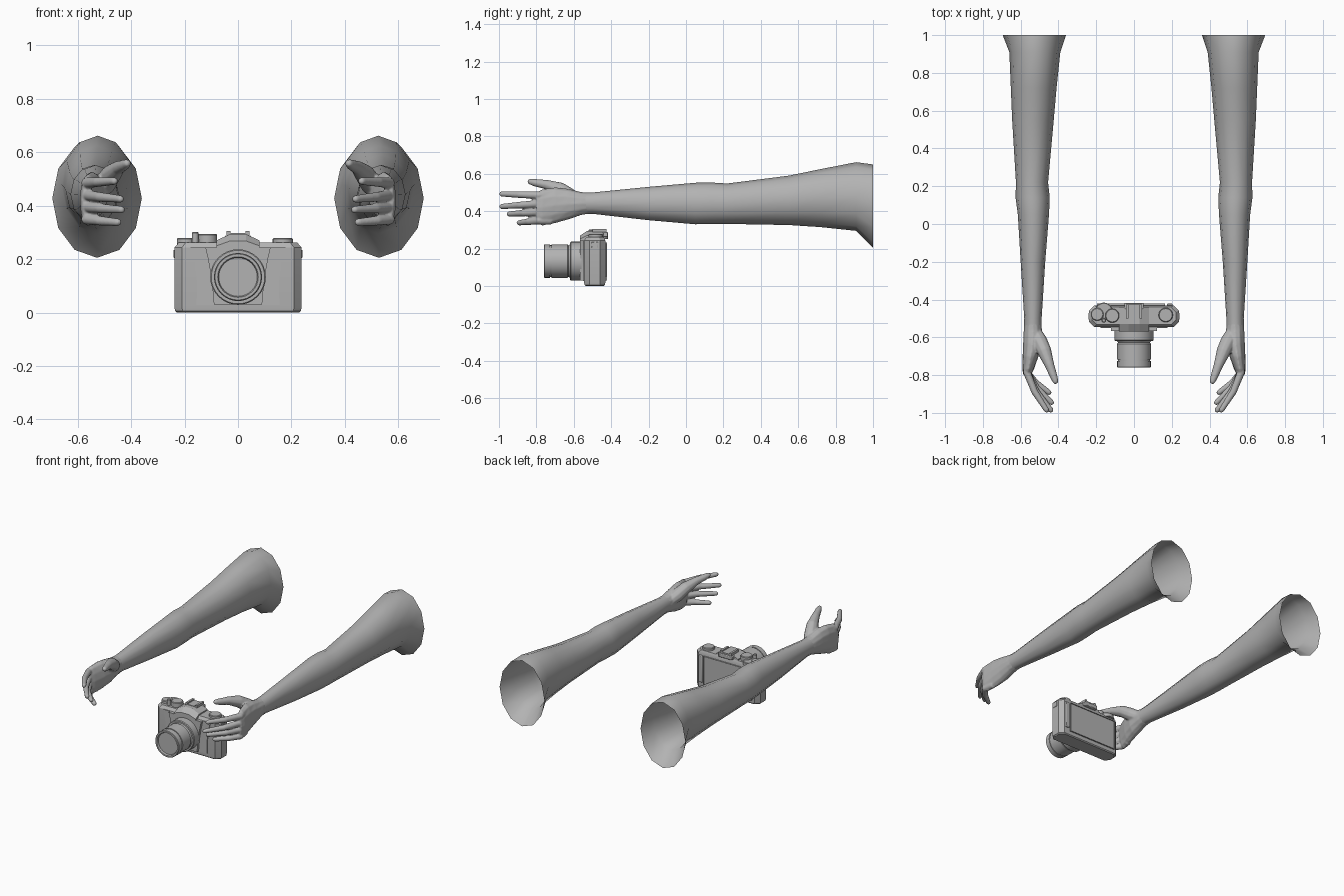
import bpy, bmesh, math
from mathutils import Vector

if "Cube" in bpy.data.objects:
    bpy.data.objects.remove(bpy.data.objects["Cube"])

grey = bpy.data.materials.new("plain_grey")
grey.diffuse_color = (0.45, 0.45, 0.45, 1)
grey.use_nodes = True
grey.node_tree.nodes["Principled BSDF"].inputs["Base Color"].default_value = grey.diffuse_color


def finish(name, bm, angle=40):
    bmesh.ops.recalc_face_normals(bm, faces=bm.faces)
    me = bpy.data.meshes.new(name)
    bm.to_mesh(me)
    bm.free()
    ob = bpy.data.objects.new(name, me)
    bpy.context.collection.objects.link(ob)
    me.materials.append(grey)
    bpy.ops.object.select_all(action='DESELECT')
    bpy.context.view_layer.objects.active = ob
    ob.select_set(True)
    bpy.ops.object.shade_smooth_by_angle(angle=math.radians(angle))
    return ob


def loft(bm, rings, cap_start=True, cap_end=True):
    loops = [[bm.verts.new(p) for p in r] for r in rings]
    n = len(loops[0])
    for a, b in zip(loops, loops[1:]):
        for i in range(n):
            j = (i + 1) % n
            bm.faces.new((a[i], a[j], b[j], b[i]))
    if cap_start:
        bm.faces.new(loops[0])
    if cap_end:
        bm.faces.new(loops[-1])


def oval(y, x0, x1, z0, z1, n=12):
    cx, cz, rx, rz = (x0 + x1) / 2, (z0 + z1) / 2, (x1 - x0) / 2, (z1 - z0) / 2
    return [(cx + rx * math.sin(math.tau * i / n), y, cz + rz * math.cos(math.tau * i / n))
            for i in range(n)]


def tube(bm, pts, radii, n=10):
    # closed round tube along a path, with a domed tip
    pts = [Vector(p) for p in pts]
    d = (pts[-1] - pts[-2]).normalized()
    r = radii[-1]
    pts += [pts[-1] + d * r * 0.6, pts[-1] + d * r * 0.95]
    radii = list(radii) + [r * 0.8, r * 0.3]
    rings = []
    for i, p in enumerate(pts):
        t = (pts[min(i + 1, len(pts) - 1)] - pts[max(i - 1, 0)]).normalized()
        u = t.cross(Vector((0, 0, 1))).normalized()
        v = u.cross(t)
        rings.append([p + radii[i] * (u * math.cos(math.tau * k / n) + v * math.sin(math.tau * k / n))
                      for k in range(n)])
    loft(bm, rings)


def mirror(ob):
    ob.modifiers.new("mirror", 'MIRROR').use_mirror_merge = False


# Arms: open shells from shoulder to wrist
bm = bmesh.new()
loft(bm, [oval(*s) for s in (
    (1.0, .36, .695, .205, .65), (.91, .39, .66, .295, .662), (.72, .41, .652, .315, .625),
    (.55, .425, .645, .326, .59), (.22, .455, .625, .332, .548), (.14, .446, .627, .332, .553),
    (.05, .45, .615, .33, .552), (-.2, .47, .6, .352, .53), (-.5, .489, .581, .386, .5),
    (-.56, .489, .582, .384, .5))], False, False)
mirror(finish("arms", bm, 60))

# Hands: palm, thumb and four fingers fused into one skin
bm = bmesh.new()
loft(bm, [oval(*s) for s in (
    (-.5, .492, .578, .389, .497), (-.56, .487, .584, .379, .503), (-.63, .488, .587, .355, .52),
    (-.7, .505, .59, .335, .528), (-.77, .53, .592, .322, .518), (-.8, .545, .585, .34, .5))])
tube(bm, [(.525, -.57, .45), (.5, -.62, .48), (.474, -.675, .518), (.448, -.745, .542),
          (.424, -.81, .553), (.416, -.832, .558)], [.035, .042, .038, .026, .02, .016])
for z0, tx, ty, tz in ((.485, .463, -.985, .492), (.44, .44, -.985, .425),
                       (.395, .437, -.945, .385), (.35, .45, -.892, .338)):
    kx, ky = .567, -.785
    mid = (kx + (tx - kx) * .4, ky + (ty - ky) * .52, z0 + (tz - z0) * .5)
    tube(bm, [(.555, -.72, z0), (kx, ky, z0), mid, (tx, ty, tz)], [.022, .021, .0185, .0145])
hands = finish("hands", bm, 180)
skin = hands.modifiers.new("fuse", 'REMESH')
skin.mode, skin.voxel_size, skin.use_smooth_shade = 'VOXEL', 0.005, True
smooth = hands.modifiers.new("smooth", 'SMOOTH')
smooth.factor, smooth.iterations = 0.5, 4
mirror(hands)


# ---- Camera ----
def bevelled(ob, width, segments=2):
    b = ob.modifiers.new("bevel", 'BEVEL')
    b.width, b.segments, b.limit_method = width, segments, 'ANGLE'
    return ob


def box(name, x0, x1, y0, y1, z0, z1, bevel=0):
    bm = bmesh.new()
    loft(bm, [[(x0, y0, z), (x1, y0, z), (x1, y1, z), (x0, y1, z)] for z in (z0, z1)])
    ob = finish(name, bm, 30)
    return bevelled(ob, bevel) if bevel else ob


def plate(name, half, y0, y1):
    # symmetric front outline given as right half (x, z), extruded along y
    outline = half + [(-x, z) for x, z in reversed(half)]
    bm = bmesh.new()
    loft(bm, [[(x, y, z) for x, z in outline] for y in (y0, y1)])
    return finish(name, bm, 30)


def turned(name, profile, axis_x, axis_b, along_y, n=32):
    # stepped round part: profile of (position, radius)
    bm = bmesh.new()
    rings = []
    for p, r in profile:
        ring = []
        for i in range(n):
            a, b = r * math.cos(math.tau * i / n), r * math.sin(math.tau * i / n)
            ring.append((axis_x + a, p, axis_b + b) if along_y else (axis_x + a, axis_b + b, p))
        rings.append(ring)
    loft(bm, rings)
    return finish(name, bm, 30)


# Body with chamfered corners and softened rims
def plan(z, x, y0, y1, c):
    return [(-x + c, y0, z), (x - c, y0, z), (x, y0 + c, z), (x, y1 - c, z),
            (x - c, y1, z), (-x + c, y1, z), (-x, y1 - c, z), (-x, y0 + c, z)]


bm = bmesh.new()
loft(bm, [plan(0, .228, -.536, -.439, .026), plan(.006, .235, -.543, -.433, .028),
          plan(.02, .238, -.545, -.431, .028), plan(.243, .238, -.545, -.431, .028),
          plan(.262, .222, -.532, -.44, .026)])
finish("camera_body", bm, 30)

# Front panel and lens mount
plate("front_panel", [(.155, .028), (.153, .11), (.162, .19), (.178, .243)], -.55, -.54)
plate("lens_mount", [(.09, .03), (.098, .12), (.112, .2), (.122, .243)], -.567, -.54)

# Lens barrel with steps and a recessed front glass
turned("lens", [(-.56, .104), (-.615, .104), (-.62, .1), (-.62, .09), (-.628, .084), (-.634, .09),
                (-.718, .09), (-.718, .085), (-.726, .085), (-.726, .089), (-.757, .089),
                (-.76, .086), (-.76, .076), (-.748, .072)], 0, .133, True)

# Viewfinder hump with a sloping front
bm = bmesh.new()
for_front = [(-.08, .242), (.08, .242), (.08, .25), (.03, .268), (-.03, .268), (-.08, .25)]
for_full = [(-.08, .242), (.08, .242), (.08, .27), (.03, .294), (-.03, .294), (-.08, .27)]
loft(bm, [[(x, y, z) for x, z in s] for y, s in
          ((-.568, for_front), (-.53, for_full), (-.44, for_full))])
finish("viewfinder_hump", bm, 20)

# Accessory shoe: base and two rails
box("shoe_base", -.042, .042, -.5, -.425, .285, .297)
for s in (-1, 1):
    box("shoe_rail", s * .036 - .007, s * .036 + .007, -.5, -.425, .29, .306)
box("eyepiece", -.05, .05, -.45, -.418, .262, .288, .004)

# Dials and shutter button on the top plate
for name, x, y, r, top in (("winder_dial", -.195, -.478, .034, .28), ("rear_dial", -.16, -.462, .046, .276),
                           ("mode_dial", -.115, -.485, .037, .294), ("shutter_button", -.16, -.51, .012, .302),
                           ("speed_dial", .168, -.482, .038, .279)):
    turned(name, [(.25, r), (top - .004, r), (top, r - .004)], x, y, False, 20)

# Rear screen: raised frame with a sunken pane
bm = bmesh.new()
loft(bm, [[(x, y, z) for x, z in ((-.195, .03), (.165, .03), (.165, .232), (-.195, .232))]
          for y in (-.44, -.422)])
bm.faces.ensure_lookup_table()
back = max(bm.faces, key=lambda f: f.calc_center_median().y)
bmesh.ops.inset_region(bm, faces=[back], thickness=.014)
bmesh.ops.translate(bm, verts=back.verts, vec=(0, -.006, 0))
finish("rear_screen", bm, 30)
box("thumb_rest", .175, .205, -.44, -.422, .05, .232, .004)

# Strap lugs
for s in (-1, 1):
    box("strap_lug", s * .236 - .005, s * .236 + .005, -.505, -.47, .205, .235, .002)
